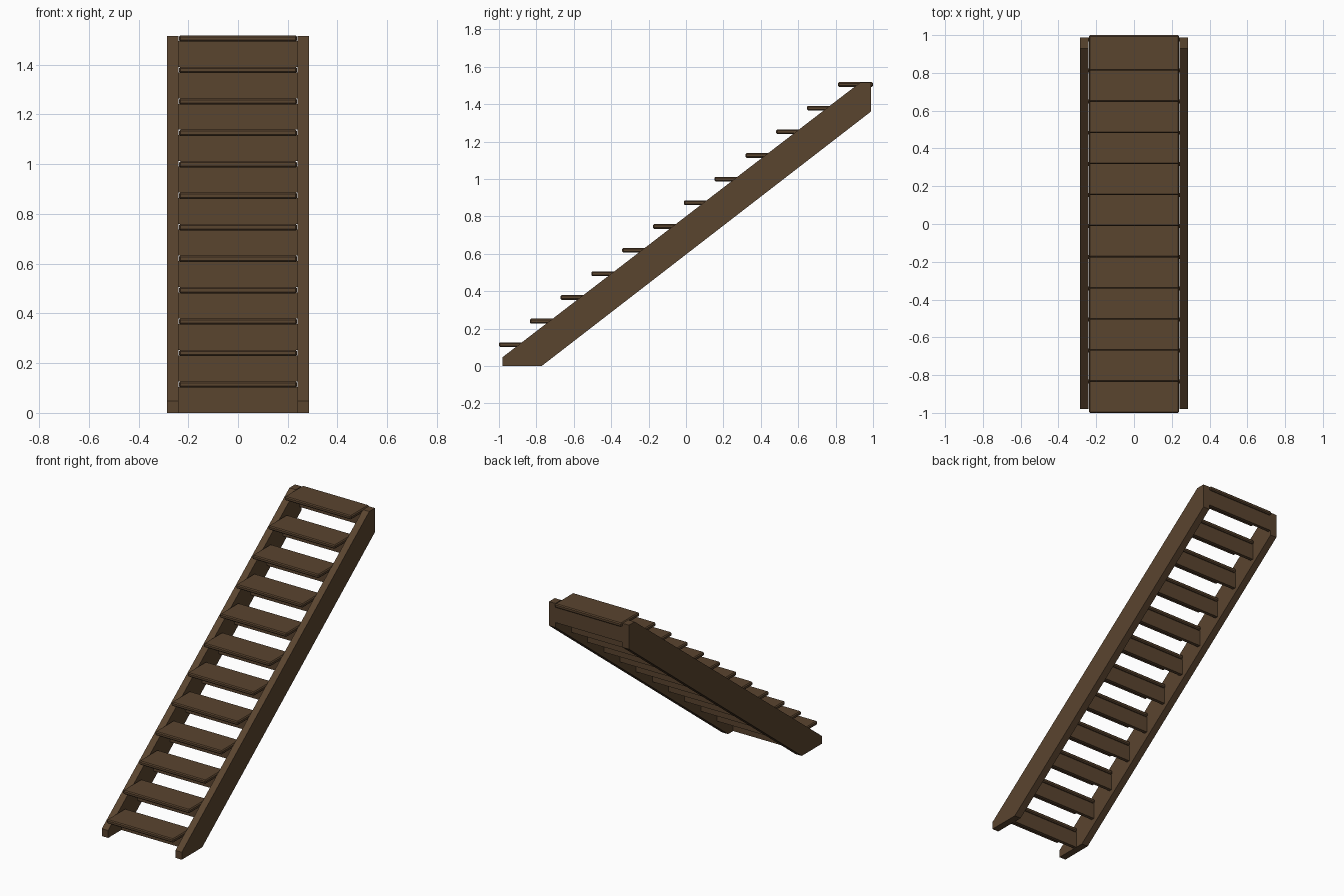
import bpy, bmesh

if "Cube" in bpy.data.objects:
    bpy.data.objects.remove(bpy.data.objects["Cube"])

wood = bpy.data.materials.new("dark brown wood")
wood.diffuse_color = (0.102, 0.058, 0.028, 1)
wood.use_nodes = True
wood.node_tree.nodes["Principled BSDF"].inputs["Base Color"].default_value = wood.diffuse_color


def finish(name, bm):
    bmesh.ops.recalc_face_normals(bm, faces=bm.faces[:])
    mesh = bpy.data.meshes.new(name)
    bm.to_mesh(mesh)
    bm.free()
    mesh.materials.append(wood)
    ob = bpy.data.objects.new(name, mesh)
    bpy.context.collection.objects.link(ob)
    return ob


def box(name, half_x, y0, y1, z0, z1, bevel=0.0):
    bm = bmesh.new()
    bmesh.ops.create_cube(bm, size=1)
    for v in bm.verts:
        v.co = (v.co.x * 2 * half_x,
                y0 + (v.co.y + 0.5) * (y1 - y0),
                z0 + (v.co.z + 0.5) * (z1 - z0))
    if bevel:
        bmesh.ops.bevel(bm, geom=bm.edges[:], offset=bevel, segments=1,
                        affect='EDGES')
    return finish(name, bm)


# Sloping side stringers, extruded from one profile (y, z)
profile = [(-0.98, 0), (-0.772, 0), (0.988, 1.36), (0.988, 1.515),
           (0.93, 1.515), (-0.98, 0.048)]
for side, sign in (("right", 1), ("left", -1)):
    bm = bmesh.new()
    face = bm.faces.new([bm.verts.new((sign * 0.24, y, z)) for y, z in profile])
    ext = bmesh.ops.extrude_face_region(bm, geom=[face])
    for v in ext["geom"]:
        if isinstance(v, bmesh.types.BMVert):
            v.co.x = sign * 0.285
    finish(side + "_stringer", bm)

# Twelve treads, each with a riser board hanging under its back edge
STEPS, RUN, RISE = 12, 0.1647, 0.1265
for i in range(STEPS):
    y = -1.0 + i * RUN
    top = 0.1265 + i * RISE
    box(f"tread_{i + 1}", 0.238, y, y + 0.188, top - 0.025, top, 0.006)
    box(f"riser_{i + 1}", 0.241, y + 0.155, y + 0.176, top - RISE, top - 0.022)
